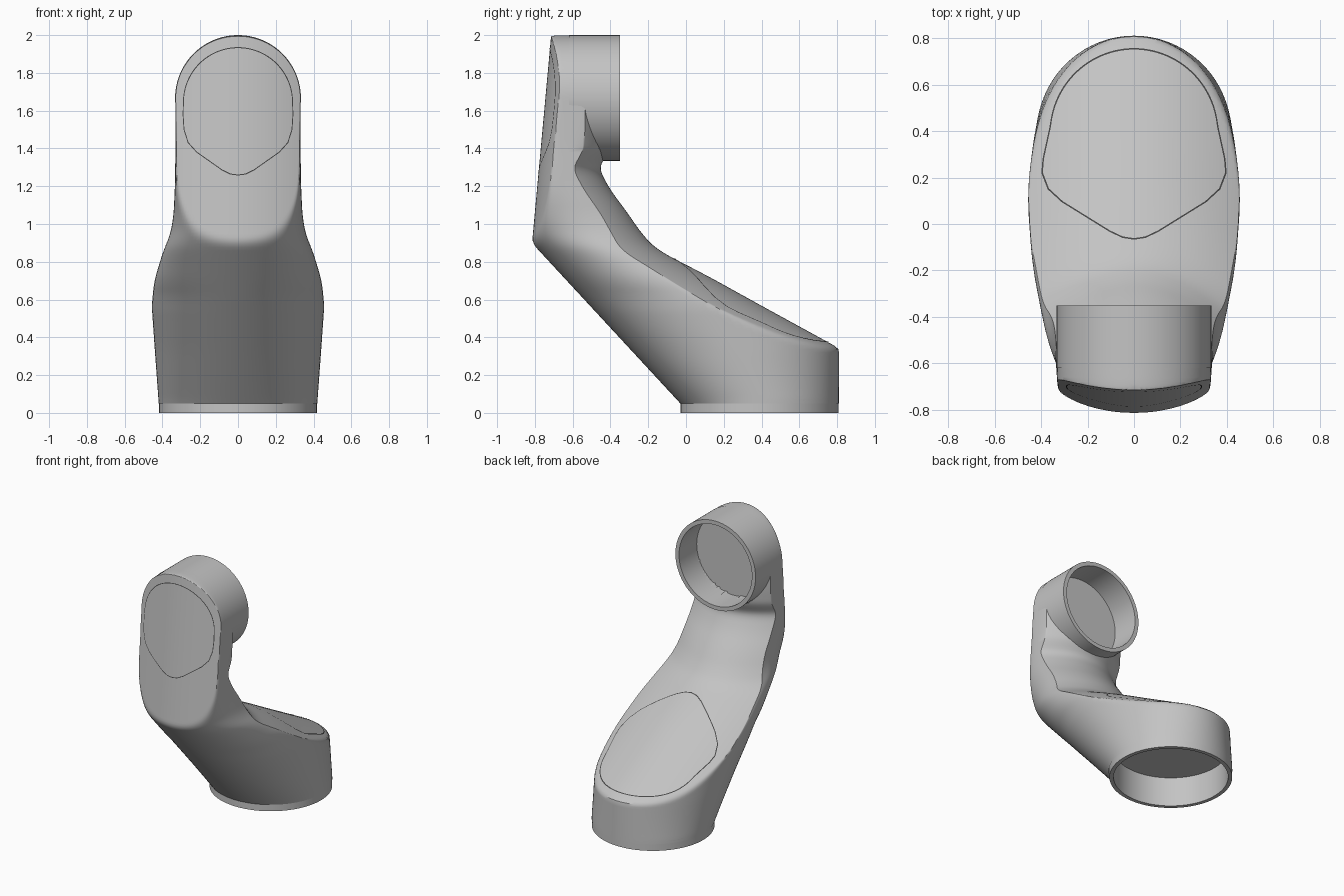
import bpy, bmesh, math

cube = bpy.data.objects.get("Cube")
if cube:
    bpy.data.objects.remove(cube, do_unlink=True)


def material(name, value):
    mat = bpy.data.materials.new(name)
    mat.use_nodes = True
    color = (value, value, value, 1)
    mat.diffuse_color = color
    mat.node_tree.nodes["Principled BSDF"].inputs["Base Color"].default_value = color
    return mat


GREY = material("light grey", 0.55)
DARK = material("dark grey seam", 0.06)


def finish(bm, name, mat, angle=35):
    bmesh.ops.remove_doubles(bm, verts=bm.verts, dist=0.0003)
    bmesh.ops.recalc_face_normals(bm, faces=bm.faces)
    mesh = bpy.data.meshes.new(name)
    bm.to_mesh(mesh)
    bm.free()
    mesh.materials.append(mat)
    obj = bpy.data.objects.new(name, mesh)
    bpy.context.collection.objects.link(obj)
    bpy.ops.object.select_all(action='DESELECT')
    obj.select_set(True)
    bpy.context.view_layer.objects.active = obj
    bpy.ops.object.shade_smooth_by_angle(angle=math.radians(angle))
    return obj


def linear(table, z):
    if z <= table[0][0]:
        return table[0][1]
    for (a, u), (b, v) in zip(table, table[1:]):
        if z <= b:
            return u + (v - u) * (z - a) / (b - a)
    return table[-1][1]


def soft(table, z, span=0.04):
    """Interpolate a table with its corners rounded off."""
    return sum(linear(table, z + span * k / 4) for k in range(-4, 5)) / 9


def smooth_max(a, b, k):
    h = max(k - abs(a - b), 0) / k
    return max(a, b) + h * h * k / 4


# Profiles of the elbow against height
RADIUS, AXIS = 0.331, 1.667
WIDTH = [(0, .416), (.3, .438), (.57, .457), (.7, .443), (.85, .398),
         (.95, .357), (1.05, .341), (1.2, .334), (1.4, RADIUS)]
MIDDLE = [(.05, .39), (.33, .25), (.6, .08), (.9, -.42), (1, -.48),
          (1.2, -.6), (1.45, -.63), (1.7, -.66)]
BACK = [(0, 1.4), (.34, .815), (.567, .4), (.72, .124), (.865, -.156),
        (.95, -.235), (1.066, -.315), (1.18, -.4), (1.29, -.46),
        (1.33, -.45), (1.37, -.41), (1.5, -.4)]


def half_width(z):
    if z > AXIS:
        return math.sqrt(max(RADIUS ** 2 - (z - AXIS) ** 2, 0))
    return soft(WIDTH, z)


def roundness(x, z):
    if z > AXIS:
        t = math.hypot(x, z - AXIS) / RADIUS
    else:
        t = abs(x) / half_width(z)
    return math.sqrt(max(1 - t * t, 0))


def front(x, z):
    mid = soft(MIDDLE, z)
    nose = -.03 - .925 * (min(z, 1.3) - .05)
    tube = mid - (mid - nose) * roundness(x, z)
    face = -.815 + .092 * (z - .9) + .65 * x * x
    return smooth_max(tube, face, .03)


def back(x, z):
    mid = soft(MIDDLE, z)
    tube = mid + (.81 - mid) * roundness(x, z)
    face = soft(BACK, z) - 1.25 * x * x
    return -smooth_max(-tube, -face, .03)


# Elbow body: horizontal slices, each a loop of front and back points
COLS, ROWS, ARCH = 48, 90, 28
levels = [.05 + (AXIS - .05) * i / ROWS for i in range(ROWS + 1)]
levels += [AXIS + RADIUS * math.sin(math.pi / 2 * i / ARCH) for i in range(1, ARCH + 1)]
bm = bmesh.new()
rings = []
for z in levels:
    w = half_width(z)
    xs = [w * math.sin(math.pi * (i / COLS - .5)) for i in range(COLS + 1)]
    near = [(x, front(x, z), z) for x in xs]
    far = []
    for x, y, _ in reversed(near):
        yb = max(back(x, z), y)
        # keep clear of the upper bore
        if math.hypot(x, z - AXIS) < .312:
            yb = min(yb, -.575)
        far.append((x, yb, z))
    rings.append([bm.verts.new(p) for p in near + far])
for low, high in zip(rings, rings[1:]):
    n = len(low)
    for i in range(n):
        j = (i + 1) % n
        bm.faces.new((low[i], low[j], high[j], high[i]))
finish(bm, "elbow_body", GREY)


def socket(name, outer, inner, depth, overlap, place):
    """Open collar: outer wall, rim, bore and floor turned about its axis."""
    profile = [(outer, overlap), (outer, 0), (inner, 0), (inner, depth), (0, depth)]
    bm = bmesh.new()
    steps = 96
    rings = []
    for i in range(steps):
        a = 2 * math.pi * i / steps
        rings.append([bm.verts.new(place(r * math.cos(a), r * math.sin(a), d))
                      for r, d in profile])
    for i in range(steps):
        a, b = rings[i], rings[(i + 1) % steps]
        for j in range(len(profile) - 1):
            bm.faces.new((a[j], a[j + 1], b[j + 1], b[j]))
    finish(bm, name, GREY)


socket("lower_socket", .418, .39, .22, .07, lambda u, v, d: (u, .39 + v, d))
socket("upper_socket", .333, .303, .21, .27, lambda u, v, d: (u, -.35 - d, AXIS + v))


def seam(name, half, centre, lift):
    """Thin line following a mirrored outline on the body surface."""
    outline = half + [(-u, v) for u, v in reversed(half[1:-1])]
    bm = bmesh.new()
    pairs = []
    for u, v in outline:
        pair = []
        for k in (.988, 1.004):
            pair.append(bm.verts.new(lift(u * k, centre + (v - centre) * k)))
        pairs.append(pair)
    for i in range(len(pairs)):
        a, b = pairs[i], pairs[(i + 1) % len(pairs)]
        bm.faces.new((a[0], a[1], b[1], b[0]))
    finish(bm, name, DARK)


def arc(centre, a, b, start):
    angles = [math.radians(start + (90 - start) * i / 24) for i in range(25)]
    return [(a * math.cos(t), centre + b * math.sin(t)) for t in angles]


def resample(points, n=5):
    out = []
    for (a, b), (c, d) in zip(points, points[1:]):
        out += [(a + (c - a) * i / n, b + (d - b) * i / n) for i in range(n)]
    return out


def on_top(x, y):
    lo, hi = .2, 1.2
    for _ in range(30):
        z = (lo + hi) / 2
        lo, hi = (z, hi) if back(x, z) > y else (lo, z)
    return (x, y, lo + .003)


# Seams of the front pad and the top pad
front_half = resample([(0, 1.258), (.04, 1.263), (.085, 1.285), (.22, 1.38),
                       (.265, 1.43), (.287, 1.5), (.292, 1.58),
                       (.29, 1.645)]) + arc(1.645, .29, .29, 0)
seam("front_pad_seam", front_half, 1.6, lambda x, z: (x, front(x, z) - .003, z))

top_half = resample([(0, -.066), (.05, -.058), (.105, -.032), (.31, .095),
                     (.37, .15), (.397, .22), (.392, .28),
                     (.355, .45)]) + arc(.39, .362, .365, 10)
seam("top_pad_seam", top_half, .35, on_top)
